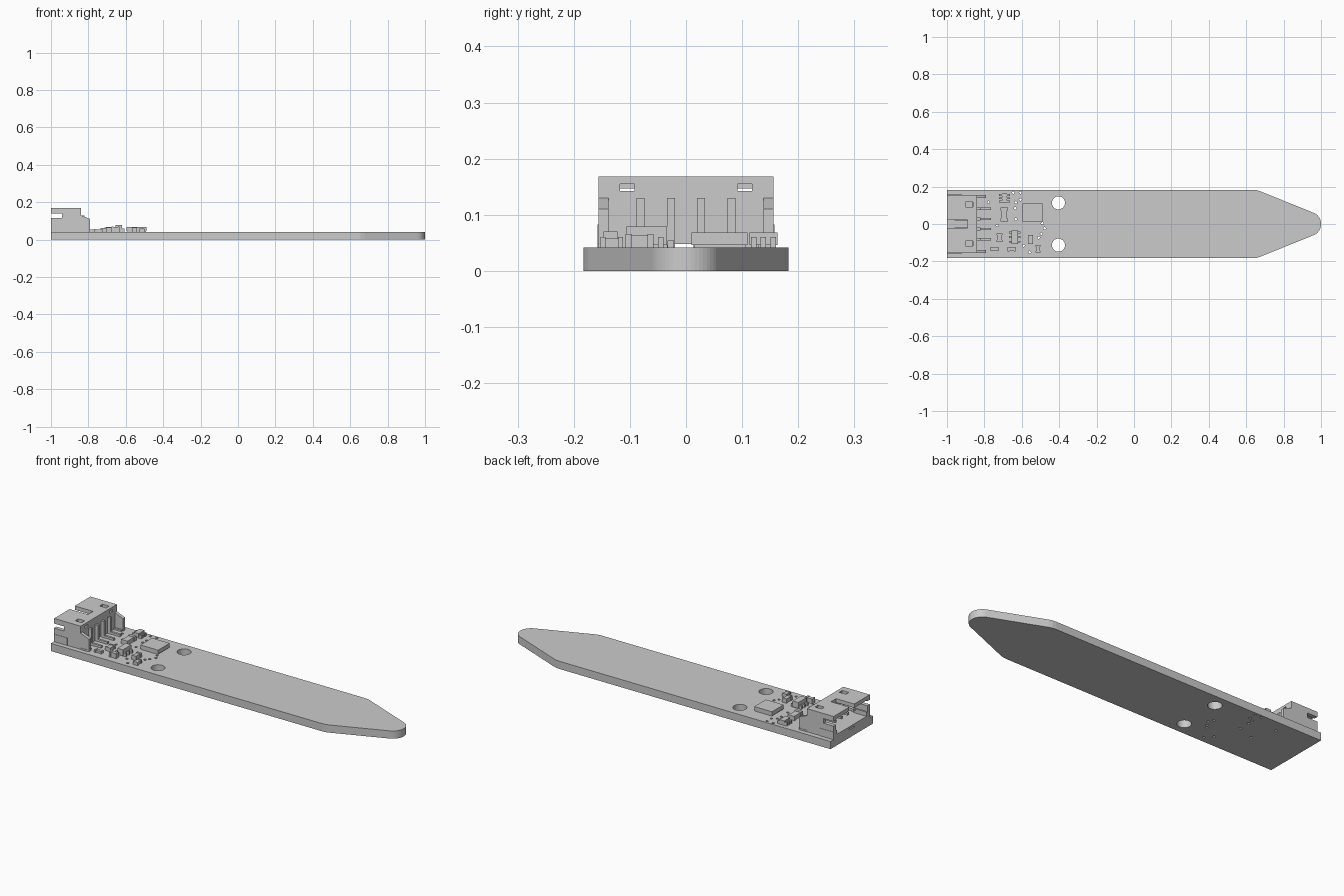
import bpy, bmesh, math
from mathutils import Vector

cube = bpy.data.objects.get("Cube")
if cube:
    bpy.data.objects.remove(cube)

grey = bpy.data.materials.new("plain grey")
grey.use_nodes = True
GREY = (0.6, 0.6, 0.6, 1)
grey.diffuse_color = GREY
grey.node_tree.nodes["Principled BSDF"].inputs["Base Color"].default_value = GREY

TOP = 0.042      # upper face of the board
HALF = 0.183     # half the board width


def make(name, bm):
    bmesh.ops.recalc_face_normals(bm, faces=bm.faces)
    mesh = bpy.data.meshes.new(name)
    bm.to_mesh(mesh)
    bm.free()
    ob = bpy.data.objects.new(name, mesh)
    bpy.context.collection.objects.link(ob)
    mesh.materials.append(grey)
    return ob


def add_box(bm, x0, x1, y0, y1, z0, z1):
    verts = bmesh.ops.create_cube(bm, size=1)["verts"]
    for v in verts:
        v.co = Vector(((x0 + x1) / 2 + v.co.x * (x1 - x0),
                       (y0 + y1) / 2 + v.co.y * (y1 - y0),
                       (z0 + z1) / 2 + v.co.z * (z1 - z0)))


def boxes(name, *dims):
    bm = bmesh.new()
    for d in dims:
        add_box(bm, *d)
    return make(name, bm)


def prism(bm, points, offset):
    face = bm.faces.new([bm.verts.new(p) for p in points])
    new = bmesh.ops.extrude_face_region(bm, geom=[face])["geom"]
    bmesh.ops.translate(bm, vec=offset, verts=[g for g in new if isinstance(g, bmesh.types.BMVert)])


def cut(target, cutter):
    cutter.hide_render = True
    mod = target.modifiers.new("cut", "BOOLEAN")
    mod.operation = "DIFFERENCE"
    mod.solver = "EXACT"
    mod.object = cutter
    bpy.context.view_layer.objects.active = target
    bpy.ops.object.modifier_apply(modifier=mod.name)
    bpy.data.objects.remove(cutter)


# Board: long strip with a tapered, rounded tip
R, SLOPE = 0.065, math.radians(20.6)
lower = [(-1, -HALF), (0.635, -HALF), (0.655, -0.181), (0.675, -0.175)]
arc = [(1 - R + R * math.cos(a), R * math.sin(a))
       for a in [(-1 + i / 10) * (math.pi / 2 - SLOPE) for i in range(21)]]
outline = lower + arc + [(x, -y) for x, y in reversed(lower)]
bm = bmesh.new()
prism(bm, [(x, y, 0) for x, y in outline], (0, 0, TOP))
board = make("board", bm)

# Mounting holes and small vias
vias = [(-.645, .168), (-.607, .168), (-.632, .115), (-.607, .13), (-.778, .115),
        (-.635, .085), (-.632, .025), (-.49, .003), (-.478, -.024), (-.495, -.052),
        (-.51, -.073), (-.73, -.008), (-.59, -.115), (-.558, -.152)]
holes = [(-.404, y, .035, 32) for y in (.113, -.113)] + [(x, y, .007, 10) for x, y in vias]
bm = bmesh.new()
for x, y, r, n in holes:
    ring = [(x + r * math.cos(math.tau * i / n), y + r * math.sin(math.tau * i / n), -.05)
            for i in range(n)]
    prism(bm, ring, (0, 0, .2))
bmesh.ops.recalc_face_normals(bm, faces=bm.faces)
cut(board, make("hole_cutter", bm))

# Connector housing: open towards -x, slotted roof and side walls
housing = boxes("connector_housing", (-1, -.84, -.156, .156, .048, .168))
cut(housing, boxes("cavity", (-1.1, -.865, -.135, .135, .06, .147)))
cut(housing, boxes("roof_slot", (-1.1, -.89, -.022, .022, .1, .2)))
cut(housing, boxes("side_slot", (-1.1, -.94, -.2, .2, .115, .14)))
for s in (-1, 1):
    y = sorted((s * .092, s * .118))
    cut(housing, boxes("latch_window", (-.9, -.8, *y, .142, .155)))
    cut(housing, boxes("latch_opening", (-.9, -.86, *y, .142, .2)))

# Wings behind the housing, with sloping tops, and feet below it
wing = [(-.84, TOP), (-.79, TOP), (-.79, .11), (-.84, .13)]
for side, s in (("left", 1), ("right", -1)):
    bm = bmesh.new()
    prism(bm, [(x, s * .156, z) for x, z in wing], (0, -s * .018, 0))
    make(side + "_connector_wing", bm)
    ya, yb = sorted((s * .022, s * .156))
    boxes(side + "_connector_foot", (-1, -.84, ya, yb, TOP, .05))
    ya, yb = sorted((s * .128, s * .158))
    boxes(side + "_solder_tab", (-1, -.92, ya, yb, TOP, .083),
          (-.84, -.795, ya, yb, TOP, .05))

# Connector pins: upright strip with a flat foot, plus the prong inside
for i in range(4):
    y = -.081 + i * .054
    boxes("pin_%d" % (i + 1),
          (-.842, -.822, y - .007, y + .007, TOP, .13),
          (-.83, -.765, y - .006, y + .006, TOP, .054),
          (-.96, -.86, y - .007, y + .007, .095, .109))

# Main square chip with a thin plate of contacts under it
boxes("square_chip", (-.596, -.489, .01, .11, TOP + .004, .068),
      (-.592, -.493, .014, .106, TOP, .047))


def legged_chip(name, x0, x1, y0, y1, top):
    dims = [(x0 + .008, x1 - .008, y0, y1, TOP + .004, top)]
    for k in (.15, .5, .85):
        y = y0 + (y1 - y0) * k
        dims.append((x0 - .006, x1 + .006, y - .005, y + .005, TOP, .06))
    boxes(name, *dims)


legged_chip("small_regulator", -.715, -.67, .113, .163, .068)
legged_chip("large_regulator", -.662, -.612, -.106, -.034, .079)


# Two-ended parts: a body with slightly larger end caps
def chip_part(name, x0, x1, y0, y1, top):
    e = .003
    if x1 - x0 > y1 - y0:
        w = (x1 - x0) * .22
        caps = [(x0, x0 + w, y0, y1), (x1 - w, x1, y0, y1)]
    else:
        w = (y1 - y0) * .22
        caps = [(x0, x1, y0, y0 + w), (x0, x1, y1 - w, y1)]
    boxes(name, (x0 + e, x1 - e, y0 + e, y1 - e, TOP, top - .002),
          *[(*c, TOP, top) for c in caps])


chip_part("crystal", -.715, -.675, .013, .088, .066)
chip_part("capacitor_1", -.735, -.703, -.095, -.05, .062)
chip_part("capacitor_2", -.567, -.54, -.108, -.058, .066)
chip_part("capacitor_3", -.676, -.633, -.147, -.122, .07)
chip_part("resistor_1", -.527, -.5, -.152, -.112, .06)
chip_part("resistor_2", -.767, -.725, -.144, -.122, .056)
